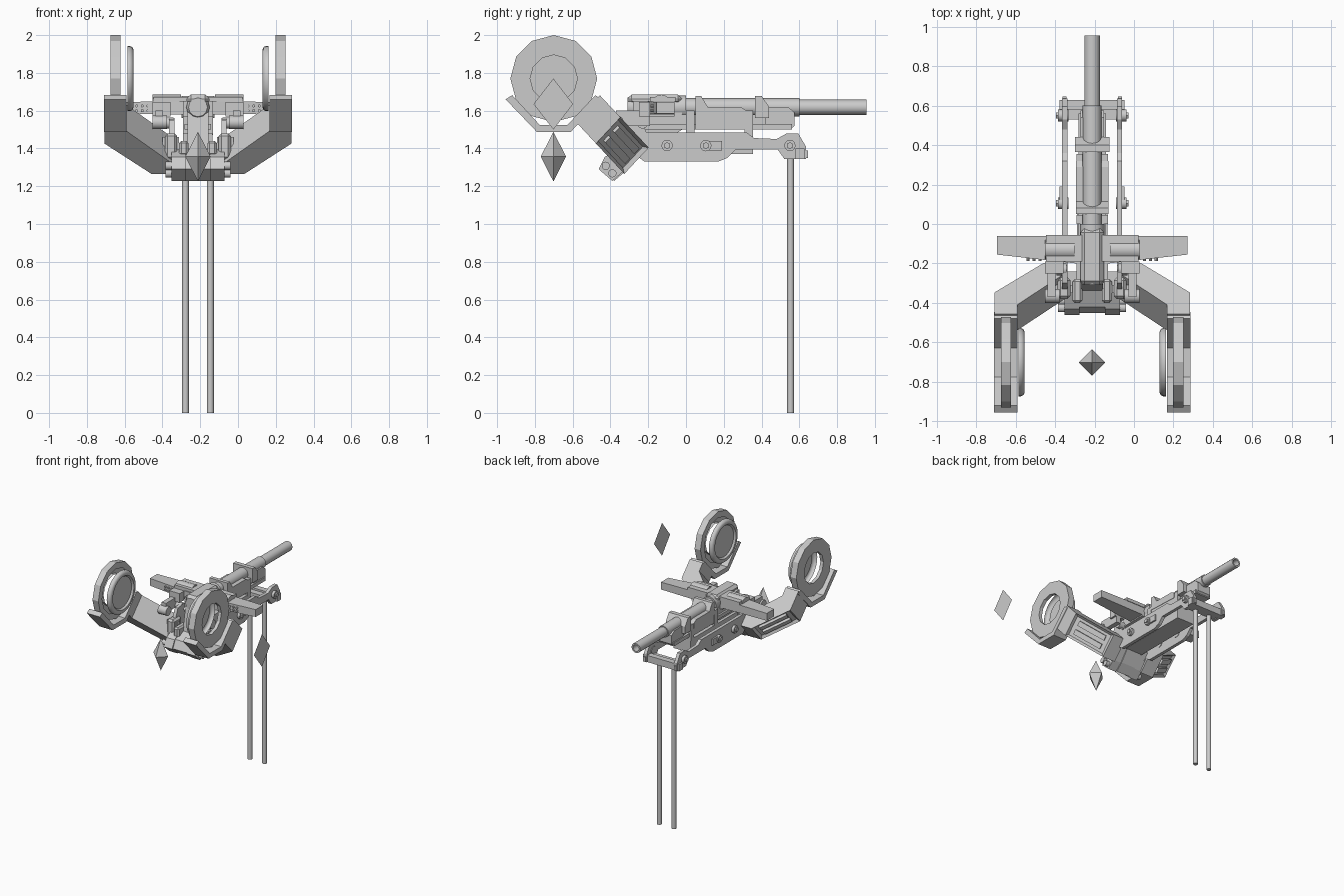
import bpy, bmesh
from math import sin, cos, tau, pi, radians
from mathutils import Matrix, Vector

if "Cube" in bpy.data.objects:
    bpy.data.objects.remove(bpy.data.objects["Cube"])

CX = -0.212          # middle line of the machine
grey = bpy.data.materials.new("plain grey")
grey.use_nodes = True
grey.diffuse_color = (0.6, 0.6, 0.6, 1)
grey.node_tree.nodes["Principled BSDF"].inputs["Base Color"].default_value = (0.6, 0.6, 0.6, 1)


def finish(bm, name, pair=False, smooth=False):
    """Make an object, and its mirror twin when pair is set."""
    for side in ((1, -1) if pair else (1,)):
        copy = bm.copy()
        if side < 0:
            bmesh.ops.scale(copy, vec=(-1, 1, 1), verts=copy.verts)
            bmesh.ops.reverse_faces(copy, faces=copy.faces)
        mesh = bpy.data.meshes.new(name)
        copy.to_mesh(mesh)
        copy.free()
        mesh.materials.append(grey)
        label = name if not pair else ("left_" if side > 0 else "right_") + name
        ob = bpy.data.objects.new(label, mesh)
        ob.location.x = CX
        bpy.context.collection.objects.link(ob)
        if smooth:
            bpy.ops.object.select_all(action='DESELECT')
            ob.select_set(True)
            bpy.context.view_layer.objects.active = ob
            bpy.ops.object.shade_smooth_by_angle(angle=radians(42))
    bm.free()


def loft(a, b):
    """Closed solid between two matching outlines."""
    bm = bmesh.new()
    va, vb = [bm.verts.new(p) for p in a], [bm.verts.new(p) for p in b]
    bm.faces.new(va)
    bm.faces.new(vb)
    for i in range(len(va)):
        j = (i + 1) % len(va)
        bm.faces.new((va[i], va[j], vb[j], vb[i]))
    bmesh.ops.recalc_face_normals(bm, faces=bm.faces)
    return bm


def prism(name, outline, x0, x1, pair=False):
    """Side outline (y, z) extruded across x."""
    finish(loft([(x0, y, z) for y, z in outline], [(x1, y, z) for y, z in outline]), name, pair)


def box(name, x, y, z, pair=False, bevel=0):
    bm = loft([(x[0], y[0], z[0]), (x[1], y[0], z[0]), (x[1], y[1], z[0]), (x[0], y[1], z[0])],
              [(x[0], y[0], z[1]), (x[1], y[0], z[1]), (x[1], y[1], z[1]), (x[0], y[1], z[1])])
    if bevel:
        bmesh.ops.bevel(bm, geom=bm.edges[:], offset=bevel, segments=1, affect='EDGES')
    finish(bm, name, pair)


def lathe(name, profile, sides, centre, axis='X', pair=False, smooth=False):
    """Profile (along, radius) turned about an axis."""
    bm = bmesh.new()
    rings = [[bm.verts.new((o, r * sin(tau * k / sides), r * cos(tau * k / sides)))
              for k in range(sides)] for o, r in profile]
    for p, q in zip(rings, rings[1:]):
        for k in range(sides):
            m = (k + 1) % sides
            bm.faces.new((p[k], p[m], q[m], q[k]))
    bmesh.ops.remove_doubles(bm, verts=bm.verts, dist=0.0001)
    turn = {'X': Matrix(), 'Y': Matrix.Rotation(pi / 2, 4, 'Z'), 'Z': Matrix.Rotation(-pi / 2, 4, 'Y')}[axis]
    bm.transform(Matrix.Translation(centre) @ turn)
    finish(bm, name, pair, smooth)


def rod(name, a, b, r, sides, centre, axis='X', pair=False):
    lathe(name, [(b, 0), (b, r), (a, r), (a, 0)], sides, centre, axis, pair, True)


# Ring pods: open ring, inner dish and cradle
hub = (0, -0.70, 1.77)
lathe("pod_ring", [(0.435, 0.125), (0.463, 0.125), (0.463, 0.23), (0.41, 0.23), (0.41, 0.18)],
      12, hub, pair=True)
lathe("pod_dish", [(0.373, 0.173), (0.36, 0.173), (0.348, 0.167), (0.342, 0.155), (0.342, 0.137),
                   (0.356, 0.126), (0.356, 0)], 28, hub, pair=True, smooth=True)
prism("pod_cradle", [(-0.955, 1.66), (-0.79, 1.488), (-0.61, 1.488), (-0.447, 1.66),
                     (-0.48, 1.682), (-0.627, 1.525), (-0.775, 1.525), (-0.92, 1.682)],
      0.378, 0.498, True)

# Bent arms, sloping down and inward, with a sunken outer panel
start, along, across = Vector((0, -0.50, 1.59)), Vector((0, 0.68, -0.73)), Vector((0, 0.68, 0.73))
plan = [(0.495, -0.03), (0.495, 0.13), (0.246, 0.35), (0.13, 0.35), (0.13, 0.28), (0.378, 0.04), (0.378, -0.03)]
arm = loft(*[[Vector((o, 0, 0)) + start + along * u + across * w for o, u in plan]
             for w in (-0.095, 0.095)])
panel = max((f for f in arm.faces if 0.3 < f.normal.x < 0.95), key=lambda f: f.calc_area())
bmesh.ops.inset_individual(arm, faces=[panel], thickness=0.025, depth=-0.02)
finish(arm, "arm", True)
for k in (-0.036, 0.036):
    rail = [(0.458, 0.163), (0.283, 0.317), (0.266, 0.298), (0.44, 0.144)]
    finish(loft(*[[Vector((o, 0, 0)) + start + along * u + across * (k + w) for o, u in rail]
                  for w in (-0.02, 0.02)]), "arm_rail", True)

# Long side plates with bolts
prism("side_plate", [(-0.35, 1.43), (-0.30, 1.55), (-0.24, 1.56), (-0.21, 1.485), (0.32, 1.485),
                     (0.36, 1.455), (0.48, 1.45), (0.53, 1.478), (0.595, 1.478), (0.635, 1.41),
                     (0.635, 1.345), (0.52, 1.345), (0.485, 1.395), (0.265, 1.395), (0.22, 1.35),
                     (0.17, 1.33), (-0.22, 1.33)],
      0.125, 0.152, True)
for y in (-0.10, 0.105, 0.55):
    rod("plate_bolt", 0.12, 0.174, 0.03, 12, (0, y, 1.415), pair=True)
    rod("bolt_head", 0.12, 0.184, 0.018, 6, (0, y, 1.415), pair=True)
box("plate_pad", (0.15, 0.165), (0.09, 0.19), (1.39, 1.44), True)
box("rear_bar", (-0.165, 0.165), (0.58, 0.628), (1.345, 1.40))
box("rear_tab", (0.13, 0.15), (0.62, 0.645), (1.35, 1.39), True)
rod("leg", 0, 1.365, 0.018, 12, (0.066, 0.554, 0), 'Z', True)
box("leg_mount", (-0.13, 0.13), (0.53, 0.585), (1.35, 1.385))
box("hull", (-0.078, 0.078), (-0.26, 0.355), (1.37, 1.478))

# Lower front block with bolts and rollers
chin = [(-0.462, 1.29), (-0.43, 1.355), (-0.34, 1.40), (-0.24, 1.40), (-0.33, 1.28), (-0.39, 1.228)]
prism("chin_side", chin, 0.065, 0.14, True)
prism("chin_core", [(y + 0.01, z) for y, z in chin], -0.066, 0.066)
for y, z in ((-0.425, 1.308), (-0.39, 1.268)):
    rod("chin_bolt", 0.13, 0.172, 0.022, 10, (0, y, z), pair=True)
box("front_roller", (0.11, 0.175), (-0.38, -0.27), (1.34, 1.48), True, 0.015)
box("roller_strap", (0.10, 0.188), (-0.35, -0.31), (1.37, 1.46), True)
box("inner_jaw", (0.05, 0.10), (-0.40, -0.28), (1.36, 1.44), True, 0.012)
prism("neck", [(-0.34, 1.38), (-0.30, 1.59), (-0.02, 1.59), (-0.02, 1.50), (-0.2, 1.38)], -0.055, 0.055)

# Barrel, jacket and receiver
lathe("barrel", [(0.85, 0), (0.85, 0.027), (0.955, 0.027), (0.955, 0.04), (0.60, 0.04), (0.60, 0.048),
                 (0, 0.048), (0, 0.062), (-0.29, 0.062), (-0.31, 0.05), (-0.31, 0)],
      12, (0, 0, 1.618), 'Y', smooth=True)
prism("front_collar", [(0.05, 1.57), (0.05, 1.678), (0.08, 1.678), (0.115, 1.62), (0.29, 1.62),
                       (0.32, 1.60), (0.32, 1.56)], -0.083, 0.083)
prism("rear_collar", [(0.365, 1.56), (0.365, 1.678), (0.40, 1.678), (0.44, 1.62), (0.44, 1.56)],
      -0.088, 0.088)
prism("rear_jacket", [(0.42, 1.50), (0.42, 1.62), (0.54, 1.62), (0.575, 1.59), (0.575, 1.52), (0.55, 1.50)],
      -0.06, 0.06)
box("under_tray", (-0.07, 0.07), (-0.25, 0.56), (1.50, 1.53))
box("under_core", (-0.05, 0.05), (-0.25, 0.54), (1.52, 1.58))
box("front_tray", (-0.08, 0.08), (0.05, 0.33), (1.50, 1.575))
for y in (0.0, 0.31):
    box("post", (-0.08, 0.08), (y, y + 0.045), (1.47, 1.60))
box("receiver_top", (-0.06, 0.06), (-0.31, -0.02), (1.63, 1.685), bevel=0.022)
box("receiver_side", (0.055, 0.08), (-0.28, -0.06), (1.57, 1.65), True)

# Cross wings and shoulder housings
finish(loft([(0.08, y, z) for y, z in ((-0.2, 1.58), (-0.06, 1.58), (-0.06, 1.65), (-0.2, 1.65))],
            [(0.482, y, z) for y, z in ((-0.155, 1.585), (-0.06, 1.585), (-0.06, 1.645), (-0.155, 1.645))]),
       "wing", True)
box("shoulder_bridge", (-0.235, 0.235), (-0.19, -0.055), (1.645, 1.672))
rod("shoulder_drum", 0.09, 0.24, 0.052, 12, (0, -0.13, 1.633), pair=True)
box("shoulder_block", (0.145, 0.24), (-0.25, -0.19), (1.57, 1.645), True)
for i in range(3):
    for z in (1.60, 1.625):
        rod("wing_stud", -0.187, -0.165, 0.008, 8, (0.265 + i * 0.03, 0, z), 'Y', True)

# Hanging canisters with links
box("canister_link", (0.185, 0.225), (-0.37, -0.19), (1.52, 1.60), True)
rod("canister", 0.165, 0.24, 0.036, 14, (0, -0.365, 1.538), pair=True)
rod("side_drum", 0.13, 0.18, 0.03, 12, (0, -0.23, 1.535), pair=True)

# Floating markers
lathe("floating_crystal", [(1.488, 0), (1.357, 0.067), (1.225, 0)], 4, (0, -0.702, 0), 'Z')
bm = bmesh.new()
bm.faces.new([bm.verts.new((0.71 - CX, y, z)) for y, z in
              ((-0.807, 1.635), (-0.702, 1.50), (-0.598, 1.635), (-0.702, 1.77))])
finish(bm, "flat_diamond")
